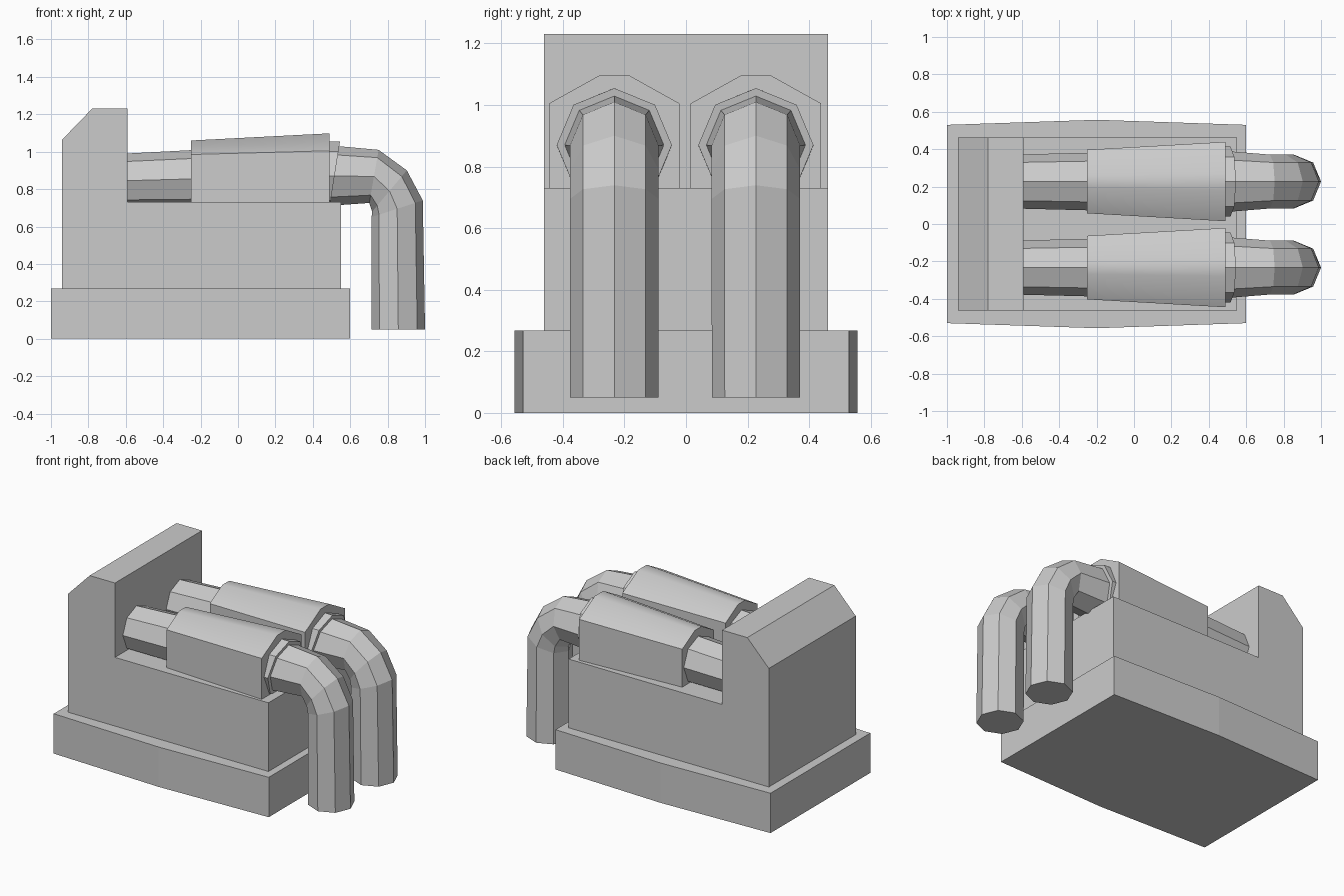
import bpy, math

if "Cube" in bpy.data.objects:
    bpy.data.objects.remove(bpy.data.objects["Cube"])


def mesh_object(name, verts, faces):
    me = bpy.data.meshes.new(name)
    me.from_pydata(verts, [], faces)
    me.update()
    ob = bpy.data.objects.new(name, me)
    bpy.context.collection.objects.link(ob)
    return ob


def loft(name, rings):
    """Skin a list of equal-length rings and cap both ends."""
    n = len(rings[0])
    verts = [v for r in rings for v in r]
    faces = [(i * n + k, i * n + (k + 1) % n, (i + 1) * n + (k + 1) % n, (i + 1) * n + k)
             for i in range(len(rings) - 1) for k in range(n)]
    faces.append(tuple(reversed(range(n))))
    faces.append(tuple(range((len(rings) - 1) * n, len(rings) * n)))
    return mesh_object(name, verts, faces)


def octagon(x, z, radius, tilt, cy):
    """Octagon ring with a corner on top; tilt (degrees) leans the top towards +x."""
    t = math.radians(tilt)
    ring = []
    for k in range(8):
        a = k * math.pi / 4
        up = radius * math.cos(a)
        ring.append((x + up * math.sin(t), cy - radius * math.sin(a), z + up * math.cos(t)))
    return ring


# Plinth with slightly bowed long sides
outline = [(-1, -0.53), (-0.2, -0.557), (0.6, -0.53), (0.6, 0.53), (-0.2, 0.557), (-1, 0.53)]
loft("plinth", [[(x, y, z) for x, y in outline] for z in (0, 0.268)])

# L-shaped body with chamfered upright back
profile = [(-0.94, 0.26), (0.55, 0.26), (0.55, 0.73), (-0.592, 0.73),
           (-0.592, 1.23), (-0.78, 1.23), (-0.94, 1.065)]
loft("body", [[(x, y, z) for x, z in profile] for y in (0.462, -0.462)])


def sleeve_ring(x, half_w, top_half, shoulder, top, cy):
    pts = [(-half_w, 0.72), (half_w, 0.72), (half_w, shoulder),
           (top_half, top), (-top_half, top), (-half_w, shoulder)]
    return [(x, cy + y, z) for y, z in pts]


for side, cy in (("front", -0.233), ("back", 0.227)):
    # Straight pipe from upright into the sleeve
    loft(side + "_inlet_pipe", [octagon(-0.6, 0.845, 0.145, 0, cy),
                                octagon(-0.2, 0.856, 0.155, 0, cy)])
    # Tapered housing sleeve
    sleeve = loft(side + "_sleeve", [sleeve_ring(-0.25, 0.17, 0.036, 0.985, 1.06, cy),
                                     sleeve_ring(0.488, 0.212, 0.045, 1.005, 1.098, cy)])
    bpy.ops.object.select_all(action='DESELECT')
    sleeve.select_set(True)
    bpy.context.view_layer.objects.active = sleeve
    bpy.ops.object.shade_smooth_by_angle(angle=math.radians(40))
    # Collar with leaning end face
    loft(side + "_collar", [octagon(0.45, 0.868, 0.187, 0, cy),
                            octagon(0.516, 0.87, 0.187, 9, cy)])
    # Bent outlet pipe
    bend = [(0.50, 0.87, 0.161, 9), (0.516, 0.87, 0.161, 9), (0.727, 0.868, 0.144, 10),
            (0.81, 0.79, 0.144, 40), (0.851, 0.695, 0.144, 72), (0.857, 0.05, 0.143, 90)]
    loft(side + "_outlet_pipe", [octagon(x, z, r, t, cy) for x, z, r, t in bend])

# Make all normals point outwards
import bmesh
for ob in bpy.data.objects:
    bm = bmesh.new()
    bm.from_mesh(ob.data)
    bmesh.ops.recalc_face_normals(bm, faces=bm.faces)
    bm.to_mesh(ob.data)
    bm.free()
